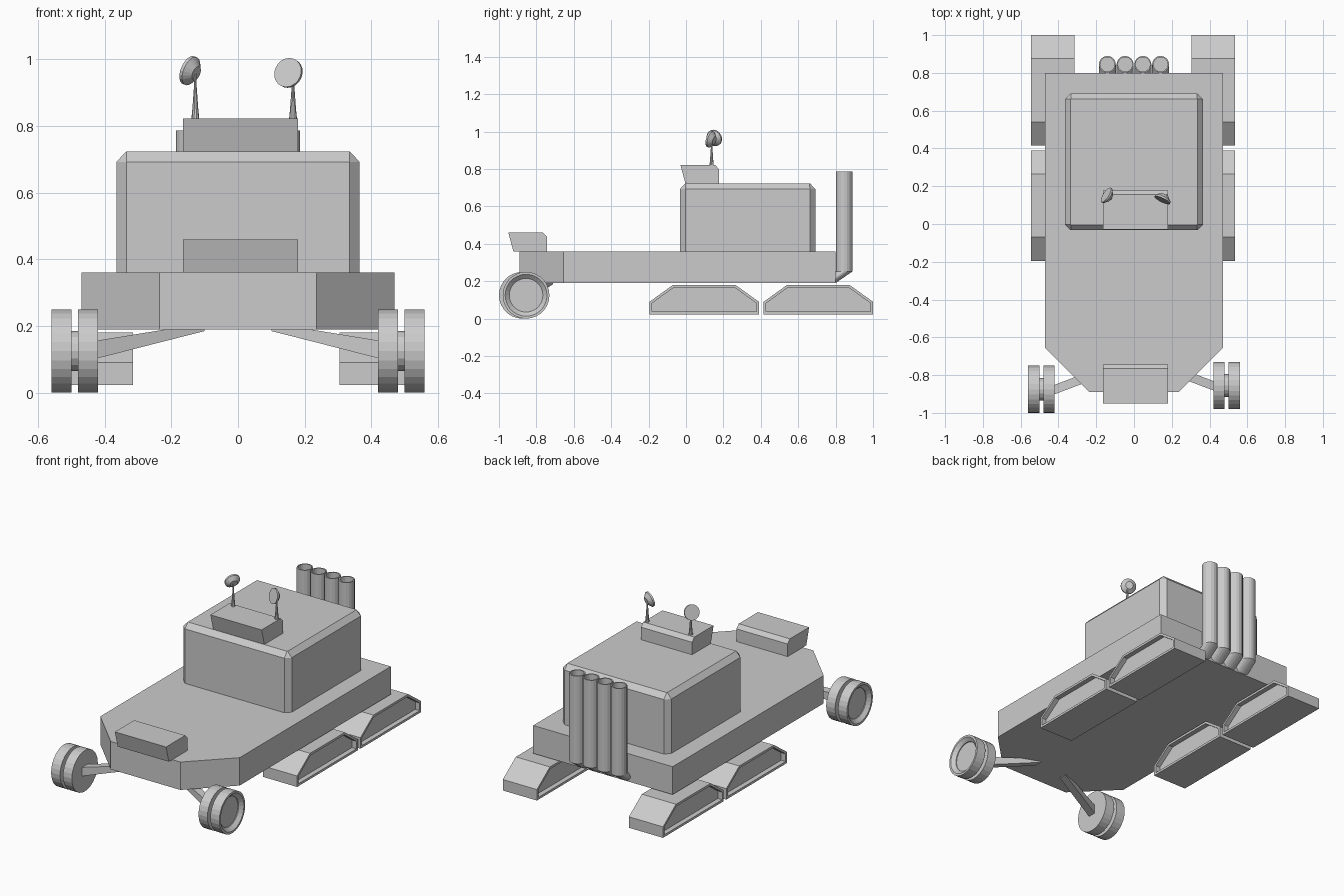
import bpy, bmesh, math
from mathutils import Vector

if "Cube" in bpy.data.objects:
    bpy.data.objects.remove(bpy.data.objects["Cube"])


def finish(bm, name):
    bmesh.ops.recalc_face_normals(bm, faces=bm.faces[:])
    me = bpy.data.meshes.new(name)
    bm.to_mesh(me)
    bm.free()
    ob = bpy.data.objects.new(name, me)
    bpy.context.collection.objects.link(ob)
    return ob


def loft(bm, rings, close=False, caps=True):
    """Skin a list of point rings with quads."""
    vs = [[bm.verts.new(p) for p in r] for r in rings]
    pairs = list(zip(vs, vs[1:])) + ([(vs[-1], vs[0])] if close else [])
    n = len(vs[0])
    for a, b in pairs:
        for i in range(n):
            j = (i + 1) % n
            bm.faces.new((a[i], a[j], b[j], b[i]))
    if caps and not close:
        return [bm.faces.new(vs[0]), bm.faces.new(vs[-1])]
    return []


def side_prism(name, profile, x0, x1, recess=None):
    """Extrude a (y, z) profile along x; optionally sink both side panels."""
    bm = bmesh.new()
    caps = loft(bm, [[(x, y, z) for y, z in profile] for x in (x0, x1)])
    if recess:
        bmesh.ops.recalc_face_normals(bm, faces=bm.faces[:])
        rim, depth = recess
        bmesh.ops.inset_individual(bm, faces=caps, thickness=rim, use_even_offset=True)
        bmesh.ops.inset_individual(bm, faces=caps, thickness=0.0, depth=-depth)
    return finish(bm, name)


def circle(c, axis, r, n):
    q = Vector(axis).to_track_quat('Z', 'Y')
    return [Vector(c) + q @ Vector((r * math.cos(2 * math.pi * i / n),
                                    r * math.sin(2 * math.pi * i / n), 0)) for i in range(n)]


def turned(name, base, axis, profile, n):
    """Solid of revolution from (distance along axis, radius) pairs."""
    axis = Vector(axis).normalized()
    bm = bmesh.new()
    loft(bm, [circle(Vector(base) + axis * d, axis, r, n) for d, r in profile])
    return finish(bm, name)


# hull with angled nose
plan = [(-.47, .80), (.47, .80), (.47, -.655), (.235, -.89), (-.235, -.89), (-.47, -.655)]
bm = bmesh.new()
loft(bm, [[(x, y, z) for x, y in plan] for z in (.19, .36)])
finish(bm, "hull")

# cabin with chamfered upright corners and roof edge
def octagon(hx, y0, y1, c, z):
    return [(-hx + c, y0, z), (hx - c, y0, z), (hx, y0 + c, z), (hx, y1 - c, z),
            (hx - c, y1, z), (-hx + c, y1, z), (-hx, y1 - c, z), (-hx, y0 + c, z)]

bm = bmesh.new()
loft(bm, [octagon(.365, -.033, .692, .03, .36), octagon(.365, -.033, .692, .03, .692),
          octagon(.336, -.004, .663, .002, .723)])
finish(bm, "cabin")

# wedge-fronted boxes on the nose and the roof
for name, y, z in (("nose_box", -.95, .36), ("roof_box", -.03, .722)):
    side_prism(name, [(y, z + .1), (y + .185, z + .1), (y + .207, z + .077),
                      (y + .207, z), (y + .027, z)], -.165, .18)

# track pods with sunken sides
for side, x0 in (("left", -.545), ("right", .305)):
    for end, y in (("front", -.195), ("rear", .415)):
        side_prism(f"{side}_{end}_track",
                   [(y, .023), (y + .585, .023), (y + .585, .09), (y + .46, .18),
                    (y + .125, .18), (y, .09)], x0, x0 + .23, (.014, .03))

# double front wheels, hubs and axle bars
for side, s, y in (("left", -1, -.875), ("right", 1, -.855)):
    c = (0, y, .125)
    turned(f"{side}_inner_wheel", c, (s, 0, 0), [(.42, .125), (.48, .125)], 28)
    turned(f"{side}_outer_wheel", c, (s, 0, 0),
           [(.50, .125), (.56, .125), (.56, .112), (.54, .09), (.535, .09)], 28)
    turned(f"{side}_hub", c, (s, 0, 0), [(.47, .06), (.51, .06)], 16)
    bm = bmesh.new()
    loft(bm, [[(s * x, yy + dy, zz + dz) for dy, dz in
               ((-.025, -h), (.025, -h), (.025, h), (-.025, h))]
              for x, yy, zz, h in ((.10, y + .12, .197, .012), (.43, y - .005, .128, .027))])
    finish(bm, f"{side}_axle")

# row of four open exhaust pipes bending into the hull
for i in range(4):
    x = -.141 + i * .094
    bm = bmesh.new()
    loft(bm, [circle(p, (0, 0, 1), r, 18) for p, r in (
        ((x, .76, .193), .045), ((x, .845, .252), .045), ((x, .845, .786), .045),
        ((x, .845, .786), .038), ((x, .845, .45), .038))])
    finish(bm, f"exhaust_pipe_{i + 1}")

# roof dishes on tapered stalks
for side, x, centre, face in (("left", -.128, (-.147, .153, .967), (-.78, .5, .33)),
                              ("right", .165, (.15, .128, .96), (-.42, -.85, .25))):
    turned(f"{side}_dish_stalk", (x, .137, .82), (0, 0, 1),
           [(0, .012), (.03, .009), (.10, .004), (.14, .004)], 10)
    turned(f"{side}_dish", centre, face,
           [(-.028, .022), (-.008, .045), (.002, .045)], 20)
